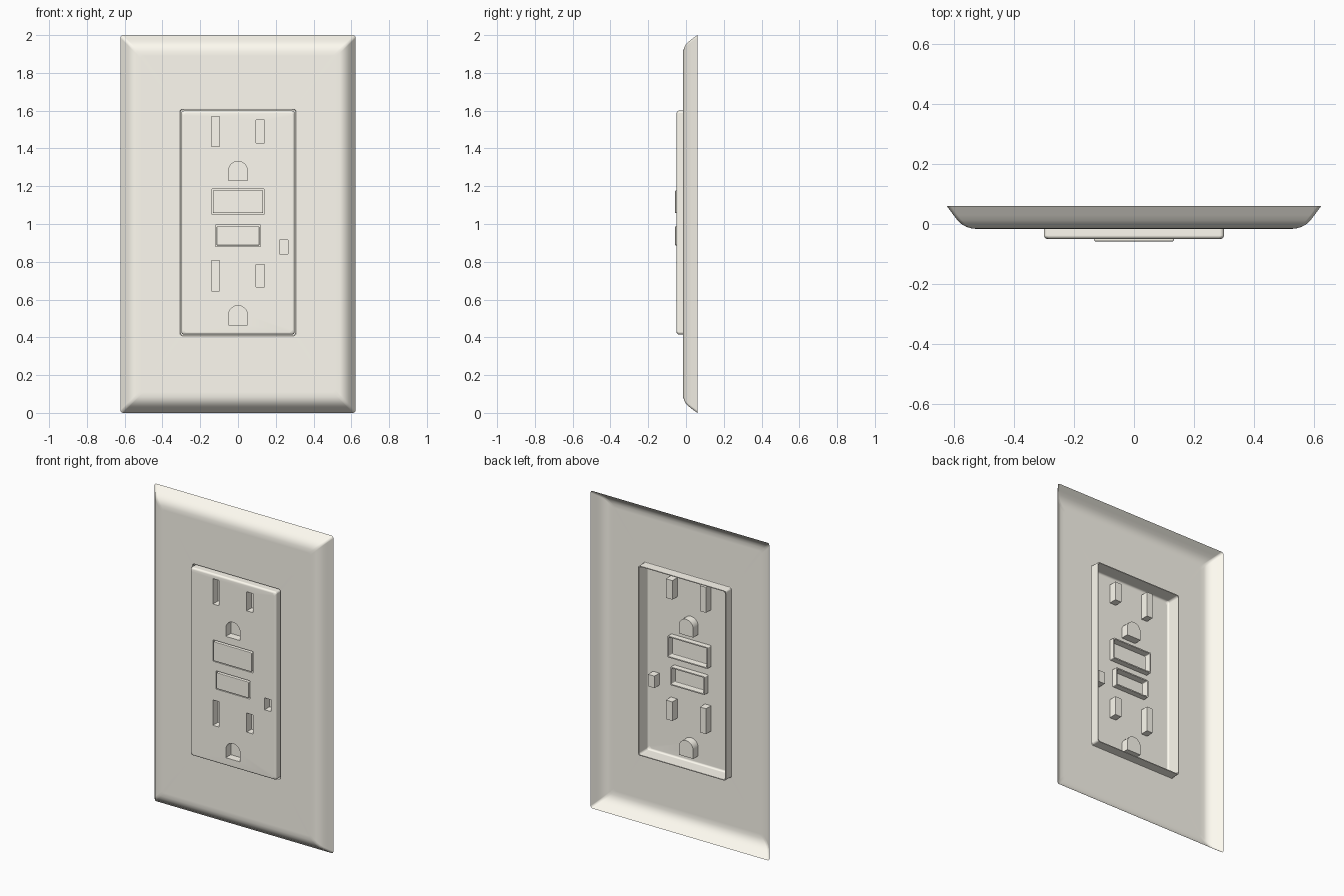
import bpy, bmesh, math

if "Cube" in bpy.data.objects:
    bpy.data.objects.remove(bpy.data.objects["Cube"])


def rounded_rect(x0, x1, z0, z1, r=0.0, n=4):
    """Counter-clockwise outline in x and z."""
    if r == 0:
        return [(x0, z0), (x1, z0), (x1, z1), (x0, z1)]
    pts = []
    for cx, cz, start in ((x0 + r, z0 + r, 180), (x1 - r, z0 + r, 270),
                          (x1 - r, z1 - r, 0), (x0 + r, z1 - r, 90)):
        for i in range(n + 1):
            a = math.radians(start + 90 * i / n)
            pts.append((cx + r * math.cos(a), cz + r * math.sin(a)))
    return pts


def arch(w, z0, spring, n=14):
    """Flat-bottomed outline with a half-round top."""
    return [(-w, z0), (w, z0)] + [
        (w * math.cos(math.pi * i / n), spring + w * math.sin(math.pi * i / n))
        for i in range(n + 1)]


def loft(bm, rings, cap=False):
    """Bridge (outline, y) rings; returns the vertex rings."""
    vs = [[bm.verts.new((x, y, z)) for x, z in pts] for pts, y in rings]
    for a, b in zip(vs, vs[1:]):
        for i in range(len(a)):
            j = (i + 1) % len(a)
            bm.faces.new((a[i], a[j], b[j], b[i]))
    if cap:
        bm.faces.new(vs[-1])
    return vs


def loop_edges(bm, ring):
    return [bm.edges.get((ring[i - 1], ring[i])) for i in range(len(ring))]


# Warm white plastic shared by every part
white = bpy.data.materials.new("white_plastic")
white.diffuse_color = (1.0, 0.97, 0.88, 1)
white.use_nodes = True
white.node_tree.nodes["Principled BSDF"].inputs["Base Color"].default_value = white.diffuse_color


def finish(name, bm):
    bmesh.ops.recalc_face_normals(bm, faces=bm.faces)
    big = max(bm.faces, key=lambda f: f.calc_area() * abs(f.normal.y))
    if big.normal.y > 0:
        bmesh.ops.reverse_faces(bm, faces=bm.faces)
    mesh = bpy.data.meshes.new(name)
    bm.to_mesh(mesh)
    bm.free()
    mesh.materials.append(white)
    ob = bpy.data.objects.new(name, mesh)
    bpy.context.collection.objects.link(ob)
    bpy.ops.object.select_all(action='DESELECT')
    ob.select_set(True)
    bpy.context.view_layer.objects.active = ob
    bpy.ops.object.shade_smooth_by_angle(angle=math.radians(32))
    # Keep the broad faces flat while the rounded edges stay smooth
    mod = ob.modifiers.new("weighted_normals", 'WEIGHTED_NORMAL')
    mod.keep_sharp = True
    mod.weight = 100


# Cover plate: open-backed shell with a rolled rim and a lipped window
bm = bmesh.new()
profile = [(0, 0.06), (0.022, 0.03), (0.036, 0.012), (0.05, -0.001),
           (0.066, -0.010), (0.084, -0.015), (0.11, -0.017)]
rings = [(rounded_rect(-0.623 + d, 0.623 - d, d, 2 - d, 0.014), y) for d, y in profile]
for d, y in ((0.010, -0.017), (0.005, -0.0155), (0.003, -0.012), (0.003, 0.04)):
    rings.append((rounded_rect(-0.302 - d, 0.302 + d, 0.413 - d, 1.602 + d, 0.012), y))
loft(bm, rings)
finish("cover_plate", bm)

# Receptacle body: shallow tray with softened front edge, flared to meet the plate
FRONT = -0.05
bm = bmesh.new()
rings = [(rounded_rect(-0.30 + d, 0.30 - d, 0.415 + d, 1.60 - d, 0.014), y)
         for d, y in ((-0.005, 0.04), (0, 0.04), (0, FRONT + 0.012), (0.002, FRONT + 0.006),
                      (0.006, FRONT + 0.002), (0.012, FRONT))]
edges = loop_edges(bm, loft(bm, rings)[-1])

# Blade slots and ground holes for both outlets, plus the indicator window
pockets = [rounded_rect(0.22, 0.265, 0.84, 0.915)]
for dz in (0, -0.764):
    pockets += [rounded_rect(-0.14, -0.098, 1.41 + dz, 1.57 + dz),
                rounded_rect(0.095, 0.14, 1.43 + dz, 1.55 + dz),
                arch(0.05, 1.23 + dz, 1.282 + dz)]
for p in pockets:
    edges += loop_edges(bm, loft(bm, [(p, FRONT), (p, 0.0)], cap=True)[0])

# Button openings with short lips that close the gap at the back
buttons = {"upper_button": (-0.14, 0.14, 1.05, 1.185),
           "lower_button": (-0.12, 0.12, 0.88, 0.995)}
for x0, x1, z0, z1 in buttons.values():
    rings = [(rounded_rect(x0 + d, x1 - d, z0 + d, z1 - d, 0.005), y)
             for d, y in ((0, FRONT), (0, -0.015), (0.007, -0.015))]
    edges += loop_edges(bm, loft(bm, rings)[0])
bmesh.ops.triangle_fill(bm, use_beauty=True, edges=edges, normal=(0, -1, 0))
finish("receptacle_body", bm)

# Raised push buttons, hollow behind
for name, (x0, x1, z0, z1) in buttons.items():
    bm = bmesh.new()
    loft(bm, [(rounded_rect(x0 + d, x1 - d, z0 + d, z1 - d, 0.005), y)
              for d, y in ((0.007, -0.015), (0.007, -0.053),
                           (0.008, -0.056), (0.011, -0.058))], cap=True)
    finish(name, bm)
